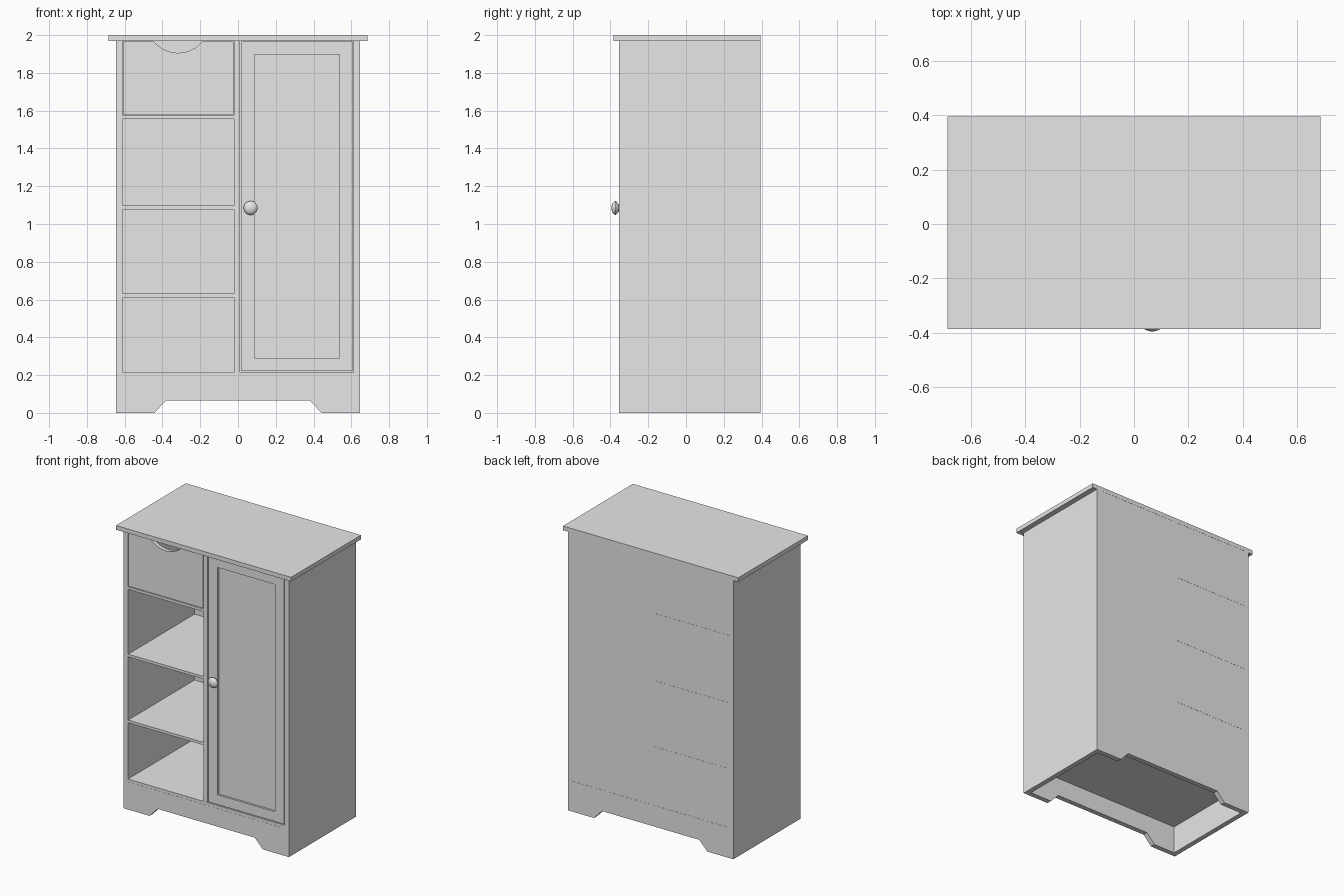
import bpy, bmesh, math
from mathutils import Vector, Matrix

if "Cube" in bpy.data.objects:
    bpy.data.objects.remove(bpy.data.objects["Cube"], do_unlink=True)

COLOR = (0.8, 0.8, 0.8, 1)
grey = bpy.data.materials.new("plain grey")
grey.use_nodes = True
grey.diffuse_color = COLOR
grey.node_tree.nodes["Principled BSDF"].inputs["Base Color"].default_value = COLOR


def finish(name, bm):
    bmesh.ops.recalc_face_normals(bm, faces=bm.faces)
    mesh = bpy.data.meshes.new(name)
    bm.to_mesh(mesh)
    bm.free()
    mesh.materials.append(grey)
    obj = bpy.data.objects.new(name, mesh)
    bpy.context.collection.objects.link(obj)
    return obj


def box_mesh(x0, x1, y0, y1, z0, z1):
    bm = bmesh.new()
    size = Matrix.Diagonal((x1 - x0, y1 - y0, z1 - z0, 1))
    centre = Matrix.Translation(((x0 + x1) / 2, (y0 + y1) / 2, (z0 + z1) / 2))
    bmesh.ops.create_cube(bm, size=1, matrix=centre @ size)
    return bm


def box(name, *bounds):
    return finish(name, box_mesh(*bounds))


def board(name, outline, y0, y1):
    """Extrude an x-z outline from y0 to y1."""
    bm = bmesh.new()
    face = bm.faces.new([bm.verts.new((x, y0, z)) for x, z in outline])
    moved = bmesh.ops.extrude_face_region(bm, geom=[face])["geom"]
    verts = [v for v in moved if isinstance(v, bmesh.types.BMVert)]
    bmesh.ops.translate(bm, verts=verts, vec=(0, y1 - y0, 0))
    return finish(name, bm)


FRONT, BACK = -0.355, 0.395
OUT, IN = 0.647, 0.612
DIV_L, DIV_R = -0.022, 0.010
TOP, FLOOR = 1.97, 0.215

# Carcass
box("top_board", -0.685, 0.685, -0.385, BACK, TOP, 2.0)
box("right_side_panel", -OUT, -IN, FRONT, BACK, 0, TOP)
box("left_side_panel", IN, OUT, FRONT, BACK, 0, TOP)
box("bottom_board", -IN, IN, FRONT + 0.001, BACK, 0.195, FLOOR)
box("divider", DIV_L, DIV_R, FRONT + 0.002, BACK, FLOOR, TOP)
box("back_panel_shelves", -IN, DIV_L, BACK - 0.006, BACK - 0.001, FLOOR, TOP)
box("back_panel_door", DIV_R, IN, BACK - 0.006, BACK - 0.001, FLOOR, TOP)

# Open shelves
for i, z in enumerate((0.612, 1.078, 1.555)):
    box(f"shelf_{i + 1}", -IN, DIV_L, FRONT + 0.002, BACK, z, z + 0.019)

# Base skirts with a cut-out foot shape
skirt = [(-IN, 0), (-0.443, 0), (-0.38, 0.066), (0.38, 0.066),
         (0.443, 0), (IN, 0), (IN, 0.195), (-IN, 0.195)]
board("front_skirt", skirt, FRONT, FRONT + 0.035)
board("back_skirt", skirt, BACK - 0.035, BACK)

# Drawer front with a curved finger scoop, and its tray
x0, x1, z0, z1 = -IN + 0.003, DIV_L - 0.003, 1.579, 1.966
mid, half, sag = (x0 + x1) / 2, 0.128, 0.06
radius = (half ** 2 + sag ** 2) / (2 * sag)
sweep = math.asin(half / radius)
scoop = []
for i in range(17):
    a = sweep * (1 - i / 8)
    scoop.append((mid + radius * math.sin(a),
                  z1 - sag + radius * (1 - math.cos(a))))
board("drawer_front", [(x0, z0), (x1, z0), (x1, z1)] + scoop + [(x0, z1)],
      FRONT + 0.002, FRONT + 0.03)
box("drawer_bottom", x0, x1, FRONT + 0.03, 0.37, z0, z0 + 0.012)
box("drawer_back", x0, x1, 0.358, 0.37, z0, 1.9)
box("drawer_right_wall", x0, x0 + 0.012, FRONT + 0.03, 0.37, z0, 1.9)
box("drawer_left_wall", x1 - 0.012, x1, FRONT + 0.03, 0.37, z0, 1.9)

# Door with a recessed centre panel
bm = box_mesh(0.018, 0.606, FRONT + 0.002, FRONT + 0.035, 0.221, 1.966)
face = min(bm.faces, key=lambda f: f.calc_center_median().y)
bmesh.ops.inset_region(bm, faces=[face], thickness=0.098)
moved = bmesh.ops.extrude_face_region(bm, geom=[face])["geom"]
bmesh.ops.translate(bm, verts=[v for v in moved if isinstance(v, bmesh.types.BMVert)],
                    vec=(0, 0.014, 0))
if face.is_valid:
    bmesh.ops.delete(bm, geom=[face], context='FACES_ONLY')
finish("door", bm)

# Door knob, turned around the y axis
bm = bmesh.new()
centre = Vector((0.067, 0, 1.085))
profile = [(0, -0.395), (0.014, -0.393), (0.026, -0.388), (0.034, -0.381),
           (0.037, -0.374), (0.034, -0.367), (0.025, -0.362),
           (0.021, -0.358), (0.021, -0.348)]
verts = [bm.verts.new(centre + Vector((r, y, 0))) for r, y in profile]
edges = [bm.edges.new(pair) for pair in zip(verts, verts[1:])]
bmesh.ops.spin(bm, geom=verts + edges, cent=centre, axis=(0, 1, 0),
               angle=math.tau, steps=32, use_merge=False)
bmesh.ops.remove_doubles(bm, verts=bm.verts, dist=0.0001)
knob = finish("door_knob", bm)
bpy.ops.object.select_all(action='DESELECT')
knob.select_set(True)
bpy.context.view_layer.objects.active = knob
bpy.ops.object.shade_smooth_by_angle(angle=math.radians(40))
